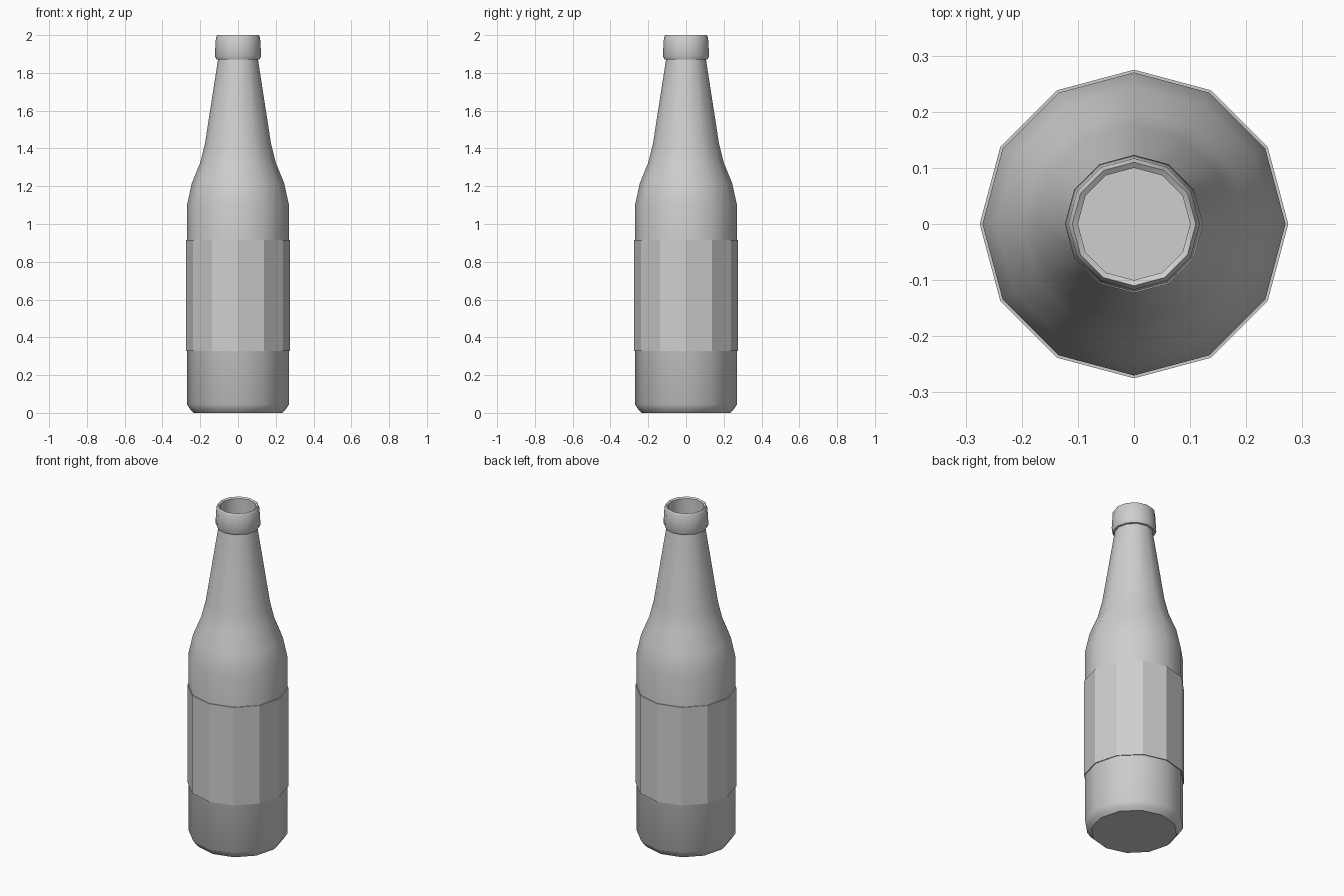
import bpy, bmesh, math

if "Cube" in bpy.data.objects:
    bpy.data.objects.remove(bpy.data.objects["Cube"])

SIDES = 12

glass = bpy.data.materials.new("plain grey")
glass.diffuse_color = (0.62, 0.62, 0.62, 1)
glass.use_nodes = True
glass.node_tree.nodes["Principled BSDF"].inputs["Base Color"].default_value = glass.diffuse_color


def lathe(name, profile, closed=False, cap_ends=False, smooth_angle=None):
    """Revolve (radius, height) points around z with a low side count."""
    bm = bmesh.new()
    rings = []
    for r, z in profile:
        rings.append([bm.verts.new((r * math.cos(2 * math.pi * i / SIDES),
                                    r * math.sin(2 * math.pi * i / SIDES), z))
                      for i in range(SIDES)])
    pairs = list(zip(rings, rings[1:]))
    if closed:
        pairs.append((rings[-1], rings[0]))
    for low, high in pairs:
        for i in range(SIDES):
            j = (i + 1) % SIDES
            bm.faces.new((low[i], low[j], high[j], high[i]))
    if cap_ends:
        bm.faces.new(rings[0][::-1])
        bm.faces.new(rings[-1])
    bmesh.ops.recalc_face_normals(bm, faces=bm.faces)
    mesh = bpy.data.meshes.new(name)
    bm.to_mesh(mesh)
    bm.free()
    mesh.materials.append(glass)
    obj = bpy.data.objects.new(name, mesh)
    bpy.context.collection.objects.link(obj)
    if smooth_angle:
        bpy.context.view_layer.objects.active = obj
        obj.select_set(True)
        bpy.ops.object.shade_smooth_by_angle(angle=math.radians(smooth_angle))
        obj.select_set(False)
    return obj


# Bottle: base, body, shoulder, neck, collar, then down inside the mouth
lathe("bottle", [
    (0.235, 0.0), (0.25, 0.015), (0.27, 0.045), (0.27, 1.10),
    (0.245, 1.215), (0.20, 1.325), (0.175, 1.425), (0.106, 1.87),
    (0.115, 1.872), (0.123, 1.89), (0.117, 1.988), (0.11, 2.0),
    (0.10, 1.993), (0.10, 1.75),
], cap_ends=True, smooth_angle=40)

# Label sleeve wrapped around the body, flat facets
lathe("label", [(0.268, 0.328), (0.275, 0.328), (0.275, 0.915), (0.268, 0.915)],
      closed=True)
